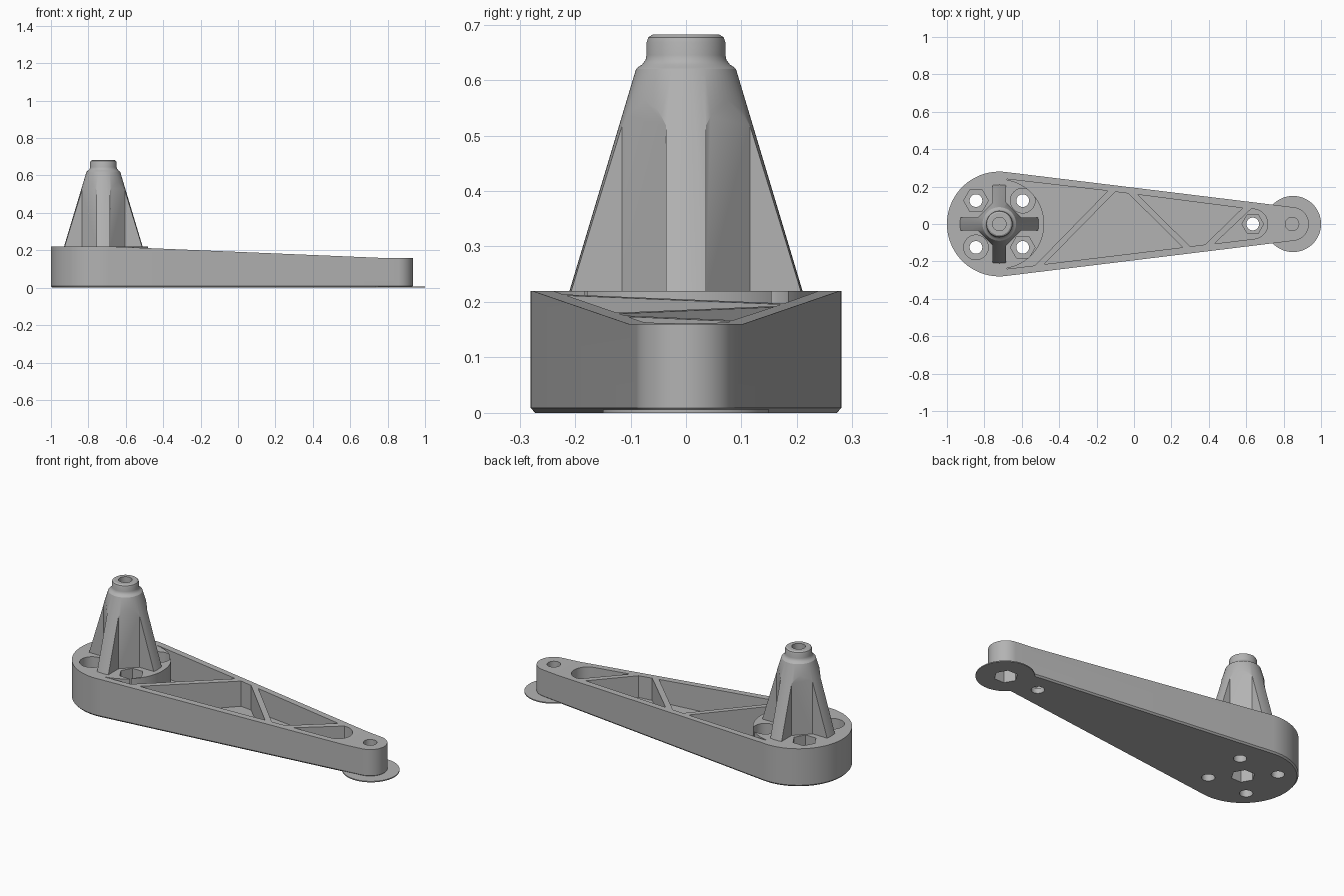
import bpy, bmesh, math

if "Cube" in bpy.data.objects:
    bpy.data.objects.remove(bpy.data.objects["Cube"], do_unlink=True)

grey = bpy.data.materials.new("plain_grey")
grey.use_nodes = True
grey.diffuse_color = (0.45, 0.45, 0.45, 1)
grey.node_tree.nodes["Principled BSDF"].inputs["Base Color"].default_value = grey.diffuse_color

HUB, TIP, BOSS = -0.72, 0.845, 0.635     # x of the three centres
HUB_R, TIP_R, TOP, FLOOR = 0.28, 0.09, 0.22, 0.05


def loft(name, rings):
    """Closed solid through matching rings of 3D points."""
    bm = bmesh.new()
    loops = [[bm.verts.new(p) for p in ring] for ring in rings]
    n = len(loops[0])
    for a, b in zip(loops, loops[1:]):
        for i in range(n):
            j = (i + 1) % n
            bm.faces.new((a[i], a[j], b[j], b[i]))
    bm.faces.new(loops[0])
    bm.faces.new(loops[-1])
    bmesh.ops.recalc_face_normals(bm, faces=bm.faces)
    mesh = bpy.data.meshes.new(name)
    bm.to_mesh(mesh)
    bm.free()
    mesh.materials.append(grey)
    obj = bpy.data.objects.new(name, mesh)
    bpy.context.collection.objects.link(obj)
    return obj


def prism(name, points, z0, z1):
    return loft(name, [[(x, y, z) for x, y in points] for z in (z0, z1)])


def arc(cx, cy, r, start, end, n):
    angles = [math.radians(start + (end - start) * i / n) for i in range(n + 1)]
    return [(cx + r * math.cos(a), cy + r * math.sin(a)) for a in angles]


def ngon(cx, cy, r, n):
    return arc(cx, cy, r, 0, 360, n)[:-1]


def boolean(obj, tool, operation="DIFFERENCE"):
    mod = obj.modifiers.new("boolean", "BOOLEAN")
    mod.operation, mod.solver, mod.object = operation, "EXACT", tool
    graph = bpy.context.evaluated_depsgraph_get()
    mesh = bpy.data.meshes.new_from_object(obj.evaluated_get(graph))
    obj.modifiers.clear()
    obj.data = mesh
    bpy.data.objects.remove(tool, do_unlink=True)


def hole(obj, x, y, r, z0, z1, sides=32):
    boolean(obj, prism("cutter", ngon(x, y, r, sides), z0, z1))


def outline(inset):
    """Two circles joined by their tangents."""
    t = 90 - math.degrees(math.asin((HUB_R - TIP_R) / (TIP - HUB)))
    return (arc(HUB, 0, HUB_R - inset, t, 360 - t, 56)
            + arc(TIP, 0, TIP_R - inset, -t, t, 28))


# Arm with a small chamfer at the bottom
arm = loft("arm", [[(x, y, z) for x, y in outline(inset)]
                   for inset, z in ((0.008, 0), (0, 0.009), (0, TOP))])

# Sloping top
slope = [(-0.68, TOP), (0.75, 0.16), (1.2, 0.16), (1.2, 0.5), (-0.68, 0.5)]
boolean(arm, loft("cutter", [[(x, y, z) for x, z in slope] for y in (-0.5, 0.5)]))

# Truss pockets between the diagonal bars
pockets = [
    [(-0.68, 0.24), (-0.68, -0.24), (-0.53, -0.222), (-0.14, 0.177)],
    [(-0.48, -0.215), (0.26, -0.125), (-0.03, 0.163), (-0.10, 0.172)],
    [(0.30, -0.12), (0.38, -0.11), (0.58, 0.085), (0.02, 0.157)],
    [(0.43, -0.105)] + arc(BOSS, 0, 0.08, -83, 97, 20),
]
for points in pockets:
    boolean(arm, prism("cutter", points, FLOOR, 0.5))

# Hub disc fills the wide end of the first pocket
boolean(arm, prism("hub", ngon(HUB, 0, 0.24, 64), 0.03, TOP), "UNION")

# Four bolt holes in the hub, with alternating round and hexagonal recesses
for sx in (-1, 1):
    for sy in (-1, 1):
        x, y = HUB + sx * 0.125, sy * 0.125
        hole(arm, x, y, 0.066, 0.06, 0.5, 32 if sx == sy else 6)
        hole(arm, x, y, 0.034, -0.1, 0.5)

# Nut recess and bolt hole in the narrow pocket
hole(arm, BOSS, 0, 0.058, 0.03, 0.3, 6)
hole(arm, BOSS, 0, 0.034, -0.1, 0.3)

# Base disc under the tip
boolean(arm, prism("base_disc", ngon(0.85, 0, 0.15, 64), 0, 0.006), "UNION")

# Hexagonal nut sockets from below, and the bolt hole in the tip
for x in (HUB, TIP):
    hole(arm, x, 0, 0.062, -0.1, 0.07, 6)
hole(arm, TIP, 0, 0.036, 0.075, 0.3)

# Tower: a turned cone trimmed to an eight-sided core with four ribs
profile = [(0.213, 0.21), (0.09, 0.62), (0.087, 0.623), (0.079, 0.628), (0.073, 0.636),
           (0.071, 0.645), (0.071, 0.668), (0.068, 0.677), (0.06, 0.682)]
tower = loft("tower", [[(x, y, z) for x, y in ngon(HUB, 0, r, 64)] for r, z in profile])
section = []
for quarter in range(4):
    c, s = ((1, 0), (0, 1), (-1, 0), (0, -1))[quarter]
    for x, y in ((0.3, -0.036), (0.3, 0.036), (0.115, 0.036), (0.036, 0.115)):
        if (x, y) != (0.036, 0.115):
            section.append((HUB + c * x - s * y, s * x + c * y))
        else:
            section.append((HUB + c * x - s * y, s * x + c * y))
boolean(tower, prism("cutter", section, 0.1, 0.8), "INTERSECT")

# Bolt hole down through the tower
for part in (tower, arm):
    hole(part, HUB, 0, 0.036, 0.1, 0.8)

# Smooth the round walls, keep the edges sharp
for part in (arm, tower):
    bpy.ops.object.select_all(action="DESELECT")
    part.select_set(True)
    bpy.context.view_layer.objects.active = part
    bpy.ops.object.shade_smooth_by_angle(angle=math.radians(28))
